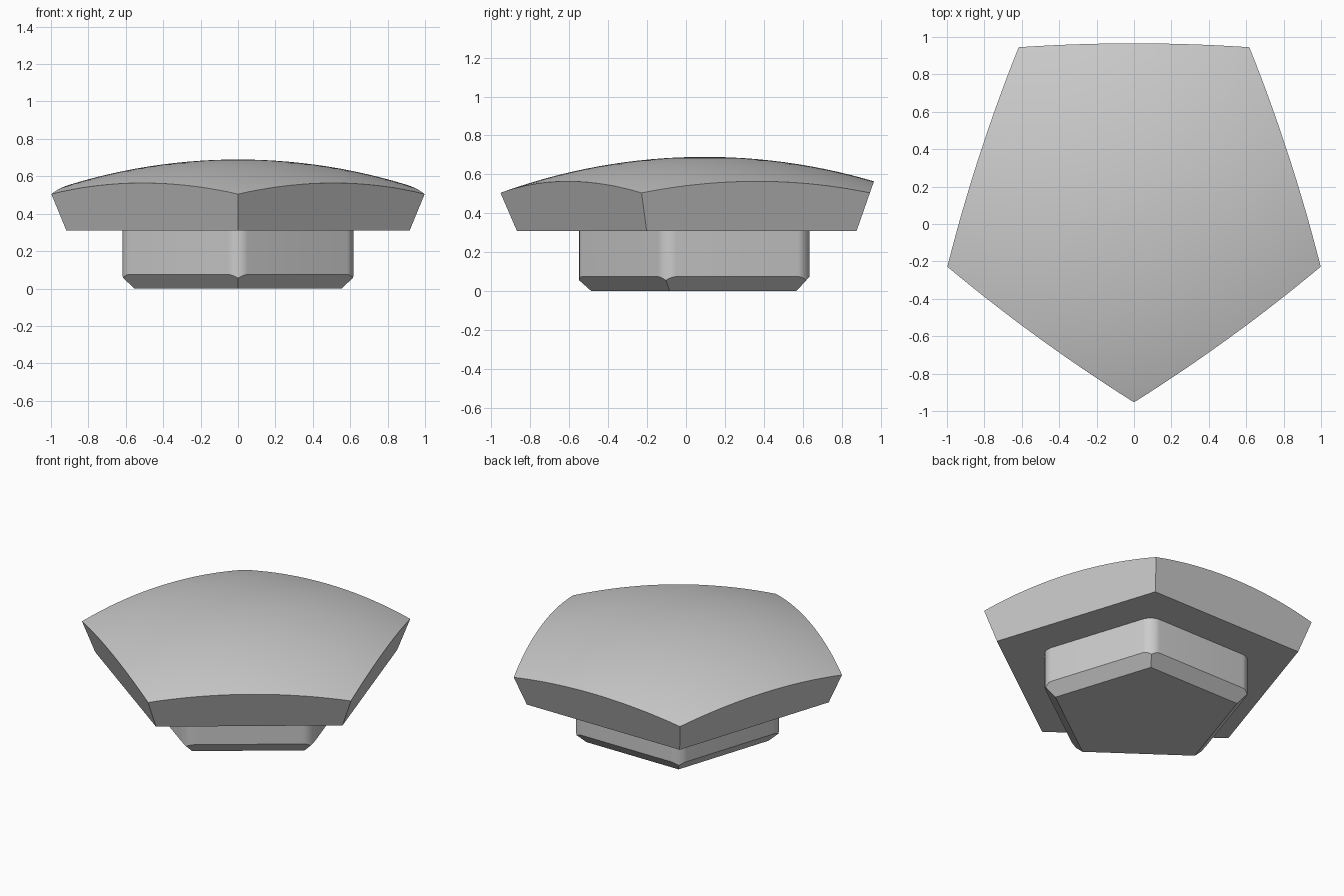
import bpy, bmesh, math
from mathutils import Vector, Matrix

CENTRE_Y = 0.096      # centre of the pentagon
ROOF = 0.69           # highest point of the dome
BASE = 0.31           # underside of the slab
COS36 = math.cos(math.radians(36))

cube = bpy.data.objects.get("Cube")
if cube:
    bpy.data.objects.remove(cube)

grey = bpy.data.materials.new("plain grey")
grey.use_nodes = True
grey.diffuse_color = (0.6, 0.6, 0.6, 1)
grey.node_tree.nodes["Principled BSDF"].inputs["Base Color"].default_value = (0.6, 0.6, 0.6, 1)


def trim(bm, point, normal):
    """Cut away everything beyond a plane and close the hole."""
    geom = bm.verts[:] + bm.edges[:] + bm.faces[:]
    cut = bmesh.ops.bisect_plane(bm, geom=geom, dist=1e-6, plane_co=point,
                                 plane_no=normal, clear_outer=True)
    rim = [e for e in cut["geom_cut"] if isinstance(e, bmesh.types.BMEdge)]
    bmesh.ops.contextual_create(bm, geom=rim)


def trim_pentagon(bm, apothem, height, slope):
    """Trim five sloped sides; the apothem grows by slope per unit of z."""
    for i in range(5):
        a = math.radians(90 + 72 * i)
        out = Vector((math.cos(a), math.sin(a), 0))
        trim(bm, out * apothem + Vector((0, 0, height)), out - Vector((0, 0, slope)))


def finish(bm, name):
    bmesh.ops.recalc_face_normals(bm, faces=bm.faces[:])
    mesh = bpy.data.meshes.new(name)
    bm.to_mesh(mesh)
    bm.free()
    obj = bpy.data.objects.new(name, mesh)
    obj.location.y = CENTRE_Y
    mesh.materials.append(grey)
    bpy.context.collection.objects.link(obj)
    bpy.ops.object.select_all(action="DESELECT")
    obj.select_set(True)
    bpy.context.view_layer.objects.active = obj
    bpy.ops.object.shade_smooth_by_angle(angle=math.radians(30))


# Domed slab: a large sphere cut by the underside and five flared sides
radius = 3.07
bm = bmesh.new()
bmesh.ops.create_uvsphere(bm, u_segments=120, v_segments=140, radius=radius,
                          matrix=Matrix.Translation((0, 0, ROOF - radius)))
trim(bm, Vector((0, 0, BASE)), Vector((0, 0, -1)))
trim_pentagon(bm, 0.965 * COS36, BASE, 0.35)
finish(bm, "domed_slab")

# Stem: a pentagonal prism with rounded corners and a chamfered foot
height = BASE + 0.02
bm = bmesh.new()
bmesh.ops.create_cone(bm, cap_ends=True, segments=5, radius1=0.666, radius2=0.666,
                      depth=height, matrix=Matrix.Translation((0, 0, height / 2)))
corner = min(bm.verts, key=lambda v: v.co.y)
turn = -math.pi / 2 - math.atan2(corner.co.y, corner.co.x)
bmesh.ops.rotate(bm, verts=bm.verts[:], cent=(0, 0, 0), matrix=Matrix.Rotation(turn, 3, "Z"))
uprights = [e for e in bm.edges if abs(e.verts[0].co.z - e.verts[1].co.z) > 0.1]
bmesh.ops.bevel(bm, geom=uprights, offset=0.062, offset_type="OFFSET",
                segments=10, profile=0.5, affect="EDGES")
trim_pentagon(bm, 0.471, 0, 0.91)
finish(bm, "stem")
